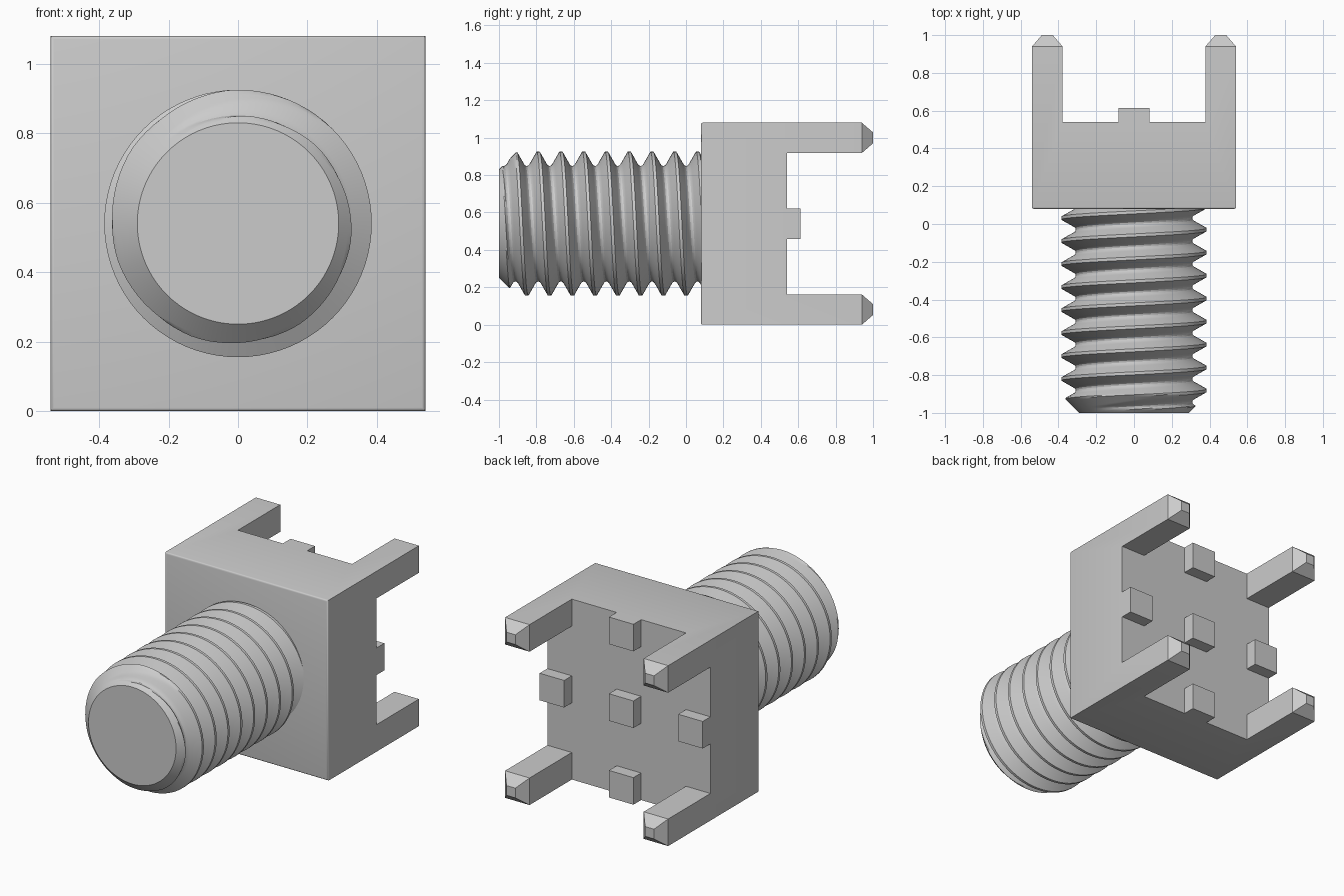
import bpy, bmesh, math
from mathutils import Vector

if "Cube" in bpy.data.objects:
    bpy.data.objects.remove(bpy.data.objects["Cube"])

ZC = 0.54  # height of the stud axis


def finish(bm, name, angle):
    bmesh.ops.recalc_face_normals(bm, faces=bm.faces[:])
    me = bpy.data.meshes.new(name)
    bm.to_mesh(me)
    bm.free()
    ob = bpy.data.objects.new(name, me)
    bpy.context.collection.objects.link(ob)
    bpy.ops.object.select_all(action='DESELECT')
    ob.select_set(True)
    bpy.context.view_layer.objects.active = ob
    bpy.ops.object.shade_smooth_by_angle(angle=math.radians(angle))
    return ob


def extrude(bm, faces, dy, scale=1.0):
    # raise each face on its own, optionally tapering it
    out = bmesh.ops.extrude_discrete_faces(bm, faces=faces)['faces']
    for f in out:
        c = f.calc_center_median()
        for v in f.verts:
            v.co = c + (v.co - c) * scale + Vector((0, dy, 0))
    return out


# Block: 5 x 5 cell plate with corner prongs and five small pads on the back
bm = bmesh.new()
lines = [-0.54, -0.378, -0.081, 0.081, 0.378, 0.54]
grid = [[bm.verts.new((x, 0.08, z + ZC)) for z in lines] for x in lines]
for i in range(5):
    for j in range(5):
        bm.faces.new((grid[i][j], grid[i + 1][j], grid[i + 1][j + 1], grid[i][j + 1]))
ext = bmesh.ops.extrude_face_region(bm, geom=bm.faces[:])['geom']
for v in [g for g in ext if isinstance(g, bmesh.types.BMVert)]:
    v.co.y = 0.54
bmesh.ops.recalc_face_normals(bm, faces=bm.faces[:])
prongs, pads = [], []
for f in bm.faces:
    c = f.calc_center_median()
    if abs(c.y - 0.54) > 1e-4:
        continue
    ax, az = abs(c.x), abs(c.z - ZC)
    if ax > 0.4 and az > 0.4:
        prongs.append(f)
    elif (ax < 0.05 or az < 0.05) and all(a < 0.05 or a > 0.4 for a in (ax, az)):
        pads.append(f)
extrude(bm, pads, 0.073)
tips = extrude(bm, prongs, 0.4)
extrude(bm, tips, 0.06, 0.36)
bmesh.ops.dissolve_limit(bm, angle_limit=0.01, verts=bm.verts[:], edges=bm.edges[:])
front = [e for e in bm.edges if all(v.co.y < 0.081 for v in e.verts)
         and e.calc_face_angle(0) > 1]
bmesh.ops.bevel(bm, geom=front, offset=0.01, segments=3, profile=0.5, affect='EDGES')
finish(bm, "pronged_block", 31)

# Threaded stud: tooth profile swept along a helix, chamfered at both ends
PITCH, N, Y0, Y1 = 0.1217, 80, -1.0, 0.18
half = [(0.0, 0.385), (0.008, 0.385)]
half += [(0.008 + 0.038 * t / 6, 0.385 - 0.067 * t / 6) for t in range(1, 7)]
half += [(0.053, 0.311), (PITCH / 2, 0.309)]
tooth = half + [(PITCH - y, r) for y, r in half[-2:0:-1]]
bm = bmesh.new()
rows = []
for k in range(-3, 12):
    for dy, r0 in tooth:
        row = []
        for j in range(N + 1):
            a = 2 * math.pi * j / N
            y = -0.912 + (k + j / N) * PITCH + dy
            y = min(max(y, Y0), Y1)
            r = min(r0, 0.29 + y - Y0, 0.29 + Y1 - y)
            row.append(bm.verts.new((r * math.sin(a), y, ZC + r * math.cos(a))))
        rows.append(row)
for a, b in zip(rows, rows[1:]):
    for j in range(N):
        bm.faces.new((a[j], a[j + 1], b[j + 1], b[j]))
bmesh.ops.remove_doubles(bm, verts=bm.verts[:], dist=0.0002)
bmesh.ops.delete(bm, geom=[e for e in bm.edges if not e.link_faces], context='EDGES')
bmesh.ops.holes_fill(bm, edges=[e for e in bm.edges if e.is_boundary], sides=0)
finish(bm, "threaded_stud", 28)
